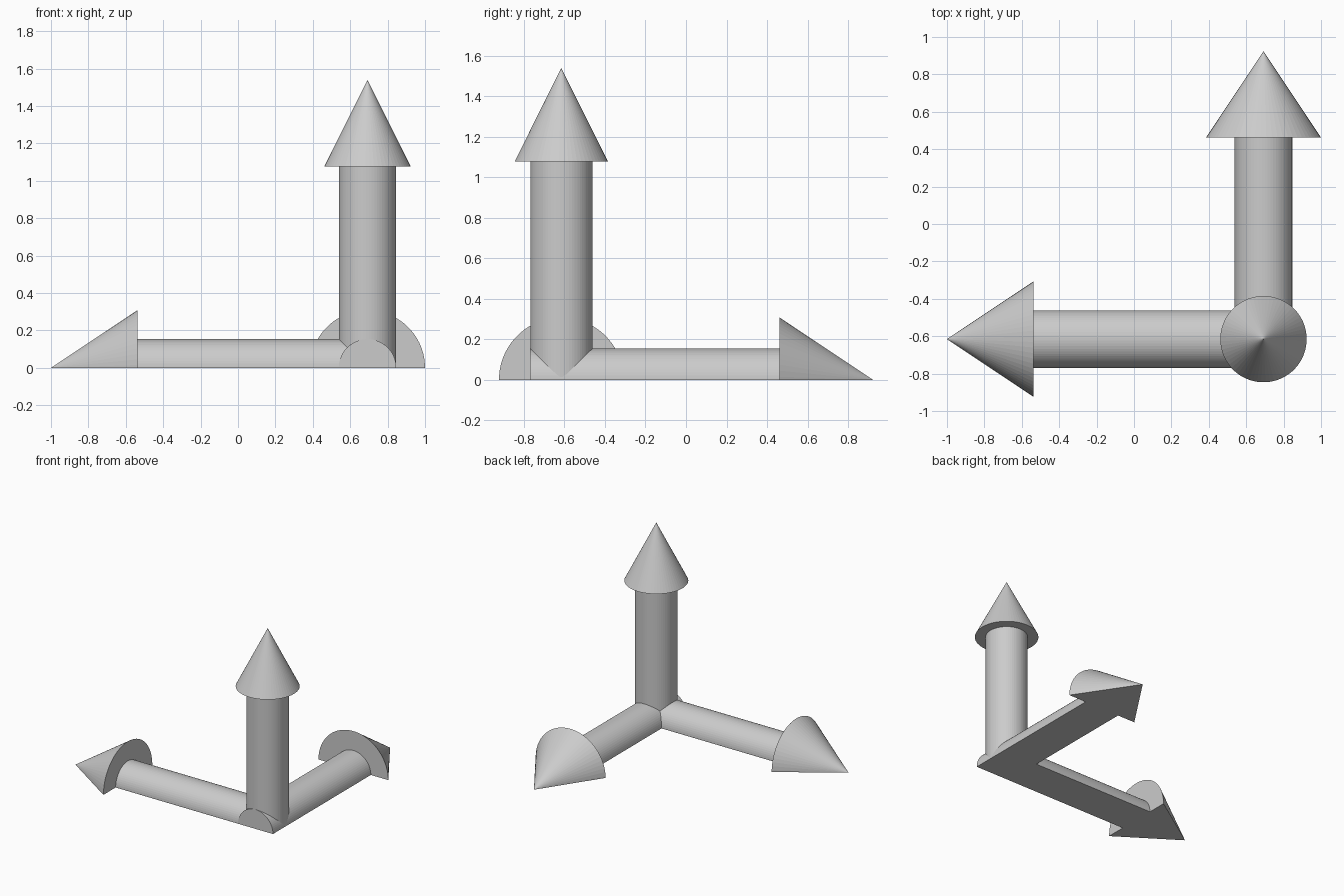
import bpy, bmesh
from math import pi, radians
from mathutils import Matrix, Vector

if "Cube" in bpy.data.objects:
    bpy.data.objects.remove(bpy.data.objects["Cube"])

R = 2 / 13                                   # shaft radius, the unit of the design
CORNER = Vector((1 - 2 * R, -4 * R, 0.0))
SIDES = 64


def arrow(name, start, length, head_r, rotation, shaft_r):
    """Solid arrow turned from a profile around z, then aimed along its axis."""
    bm = bmesh.new()
    rings = []
    for r, z in [(shaft_r, start), (shaft_r, length - 3 * R), (head_r, length - 3 * R)]:
        ring = bmesh.ops.create_circle(bm, segments=SIDES, radius=r,
                                       matrix=Matrix.Translation((0, 0, z)))["verts"]
        rings.append(ring)
    tip = bm.verts.new((0, 0, length))
    bm.faces.new(rings[0])
    for i in range(SIDES):
        j = (i + 1) % SIDES
        for low, high in zip(rings, rings[1:]):
            bm.faces.new((low[i], low[j], high[j], high[i]))
        bm.faces.new((rings[2][i], rings[2][j], tip))
    bmesh.ops.recalc_face_normals(bm, faces=bm.faces)
    # half-step roll keeps the ground cut clear of the side edges
    bm.transform(Matrix.Translation(CORNER) @ rotation @ Matrix.Rotation(pi / SIDES, 4, 'Z'))
    return to_object(name, bm)


def to_object(name, bm):
    mesh = bpy.data.meshes.new(name)
    bm.to_mesh(mesh)
    bm.free()
    obj = bpy.data.objects.new(name, mesh)
    bpy.context.collection.objects.link(obj)
    return obj


def boolean(target, other, operation):
    mod = target.modifiers.new(operation.lower(), 'BOOLEAN')
    mod.operation = operation
    mod.solver = 'MANIFOLD'
    mod.object = other
    bpy.context.view_layer.objects.active = target
    bpy.ops.object.modifier_apply(modifier=mod.name)
    bpy.data.objects.remove(other, do_unlink=True)


# Three arrows meeting at the corner (radii differ a hair so the joints cut cleanly)
axes = arrow("axis_arrows", -R, 10 * R, 2 * R,
             Matrix.Rotation(radians(-90), 4, 'X'), R)
left_arrow = arrow("left_arrow", 0.0, 11 * R, 2 * R,
                   Matrix.Rotation(radians(-90), 4, 'Y'), R - 0.0003)
up_arrow = arrow("up_arrow", -0.1, 10 * R, 1.5 * R, Matrix.Identity(4), R - 0.0006)
boolean(axes, left_arrow, 'UNION')
boolean(axes, up_arrow, 'UNION')

# Cut away everything below the ground plane
bm = bmesh.new()
bmesh.ops.create_cube(bm, size=4, matrix=Matrix.Translation((0, 0, -2)))
cutter = to_object("ground_cutter", bm)
cutter.hide_render = True
boolean(axes, cutter, 'DIFFERENCE')

# Flat underside, laid out as convex panels: two shafts and two heads
bm = bmesh.new()
bm.from_mesh(axes.data)
ground = [f for f in bm.faces if all(abs(v.co.z) < 1e-4 for v in f.verts)]
bmesh.ops.delete(bm, geom=ground, context='FACES')
bmesh.ops.triangulate(bm, faces=[f for f in bm.faces if len(f.verts) > 4])
for panel in [[(-1, -1), (-1, 7), (1, 7), (1, -1)], [(-2, 7), (0, 10), (2, 7)],
              [(-8, -1), (-8, 1), (-1, 1), (-1, -1)], [(-8, -2), (-11, 0), (-8, 2)]]:
    bm.faces.new([bm.verts.new(CORNER + Vector((x, y, 0)) * R) for x, y in panel])
bm.to_mesh(axes.data)
bm.free()
